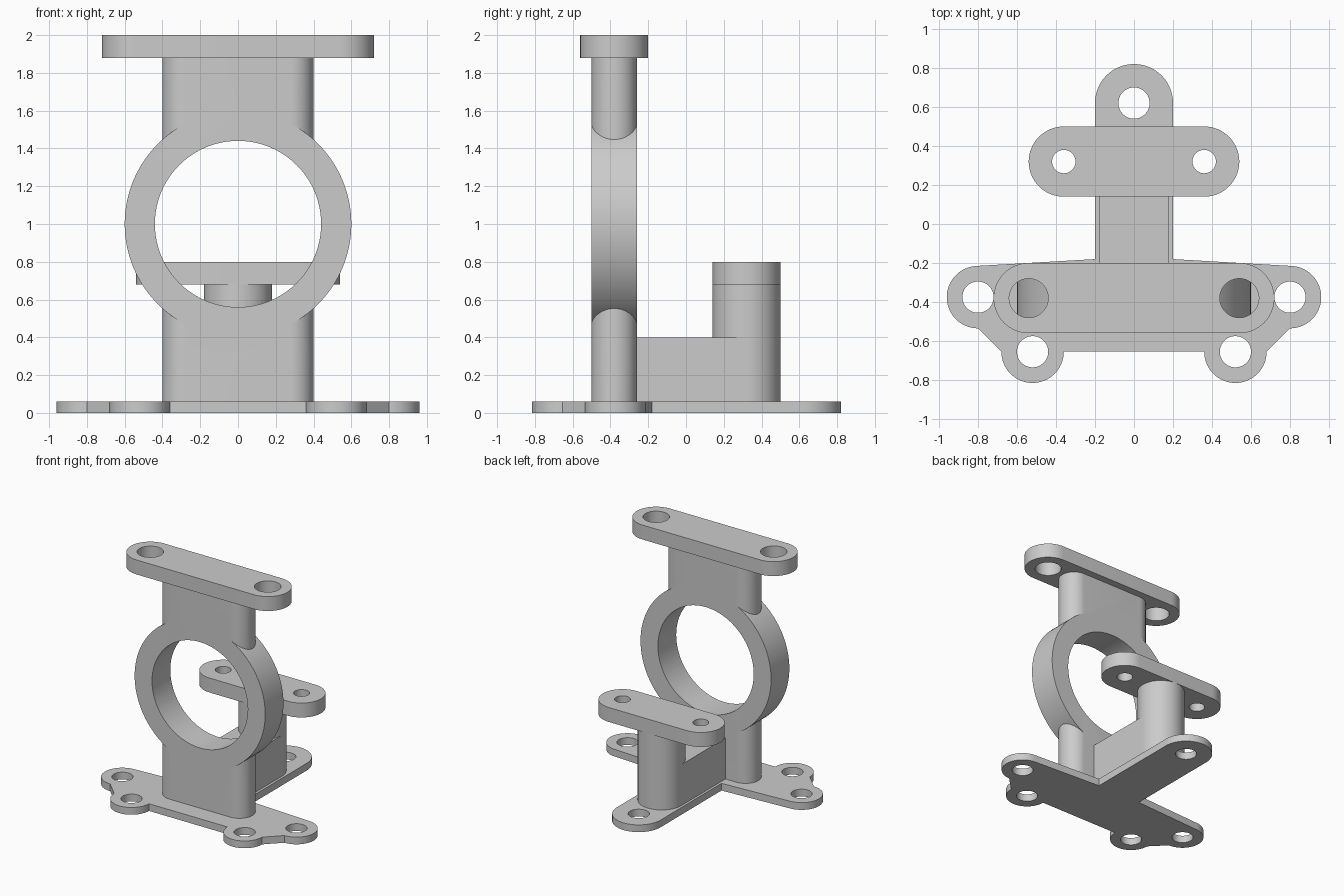
import bpy, bmesh, math
from mathutils import Matrix, Vector

if "Cube" in bpy.data.objects:
    bpy.data.objects.remove(bpy.data.objects["Cube"], do_unlink=True)

grey = bpy.data.materials.new("grey_metal")
grey.use_nodes = True
colour = (0.6, 0.6, 0.6, 1)
grey.diffuse_color = colour
grey.node_tree.nodes["Principled BSDF"].inputs["Base Color"].default_value = colour


def arc(cx, cy, r, start, end, steps=32):
    """Points along an arc, angles in degrees."""
    angles = [math.radians(start + (end - start) * i / steps) for i in range(steps + 1)]
    return [(cx + r * math.cos(a), cy + r * math.sin(a)) for a in angles]


def circle(cx, cy, r, steps=64):
    return arc(cx, cy, r, 0, 360, steps)[:-1]


def stadium(half_length, r, cy):
    """Bar along x with fully rounded ends."""
    c = half_length - r
    return arc(c, cy, r, -90, 90) + arc(-c, cy, r, 90, 270)


def extrude(name, outline, z0, z1, holes=(), matrix=Matrix()):
    """Fill an outline with holes and extrude it from z0 to z1."""
    bm = bmesh.new()
    for loop in [outline, *holes]:
        verts = [bm.verts.new((x, y, z0)) for x, y in loop]
        for a, b in zip(verts, verts[1:] + verts[:1]):
            bm.edges.new((a, b))
    bmesh.ops.triangle_fill(bm, use_beauty=True, edges=bm.edges[:], normal=(0, 0, 1))
    top = bmesh.ops.extrude_face_region(bm, geom=bm.faces[:], use_keep_orig=True)
    moved = [g for g in top["geom"] if isinstance(g, bmesh.types.BMVert)]
    bmesh.ops.translate(bm, verts=moved, vec=Vector((0, 0, z1 - z0)))
    bmesh.ops.transform(bm, matrix=matrix, verts=bm.verts[:])
    bmesh.ops.recalc_face_normals(bm, faces=bm.faces[:])
    mesh = bpy.data.meshes.new(name)
    bm.to_mesh(mesh)
    bm.free()
    mesh.materials.append(grey)
    obj = bpy.data.objects.new(name, mesh)
    bpy.context.collection.objects.link(obj)
    return obj


def select(obj):
    bpy.ops.object.select_all(action='DESELECT')
    obj.select_set(True)
    bpy.context.view_layer.objects.active = obj


def combine(obj, tool, operation):
    """Apply a boolean and discard the tool."""
    mod = obj.modifiers.new(operation.title(), 'BOOLEAN')
    mod.operation, mod.solver, mod.object = operation, 'EXACT', tool
    select(obj)
    bpy.ops.object.modifier_apply(modifier=mod.name)
    bpy.data.objects.remove(tool, do_unlink=True)


# Base plate: right half of the outline, from the front middle round to the back lobe
right = (arc(0.52, -0.655, 0.16, 180, 360)
         + arc(0.80, -0.375, 0.16, -90, 87)
         + [(0.20, -0.18)]
         + arc(0, 0.62, 0.20, 0, 90))
left = [(-x, y) for x, y in reversed(right[:-1])]
bolt_holes = [circle(s * x, y, 0.08) for x, y in ((0.52, -0.655), (0.80, -0.375)) for s in (-1, 1)]
base = extrude("base_plate", right + left, 0, 0.06, bolt_holes + [circle(0, 0.62, 0.08)])

# Main column with its bearing ring and bore, both along y
MID = -0.38
along_y = Matrix.Translation((0, MID, 1)) @ Matrix.Rotation(math.pi / 2, 4, 'X')
column = extrude("ring_column", stadium(0.40, 0.12, MID), 0.06, 1.88)
combine(column, extrude("ring_disc", circle(0, 0, 0.60, 128), -0.12, 0.12, matrix=along_y), 'UNION')
combine(column, extrude("bore_cutter", circle(0, 0, 0.44, 128), -0.3, 0.3, matrix=along_y), 'DIFFERENCE')

# Top mounting plate
top_plate = extrude("top_plate", stadium(0.72, 0.18, MID), 1.88, 2.0,
                    [circle(s * 0.54, MID, 0.10) for s in (-1, 1)])

# Rear web, post and mounting plate
BACK = 0.32
web = extrude("rear_web", [(-0.18, -0.26), (0.18, -0.26), (0.18, BACK), (-0.18, BACK)], 0.06, 0.40)
post = extrude("rear_post", circle(0, BACK, 0.18), 0.06, 0.68)
rear_plate = extrude("rear_plate", stadium(0.54, 0.18, BACK), 0.68, 0.80,
                     [circle(s * 0.36, BACK, 0.06) for s in (-1, 1)])

# Smooth the round walls, keep edges sharp
for part in (base, column, top_plate, web, post, rear_plate):
    select(part)
    bpy.ops.object.shade_smooth_by_angle(angle=math.radians(30))
